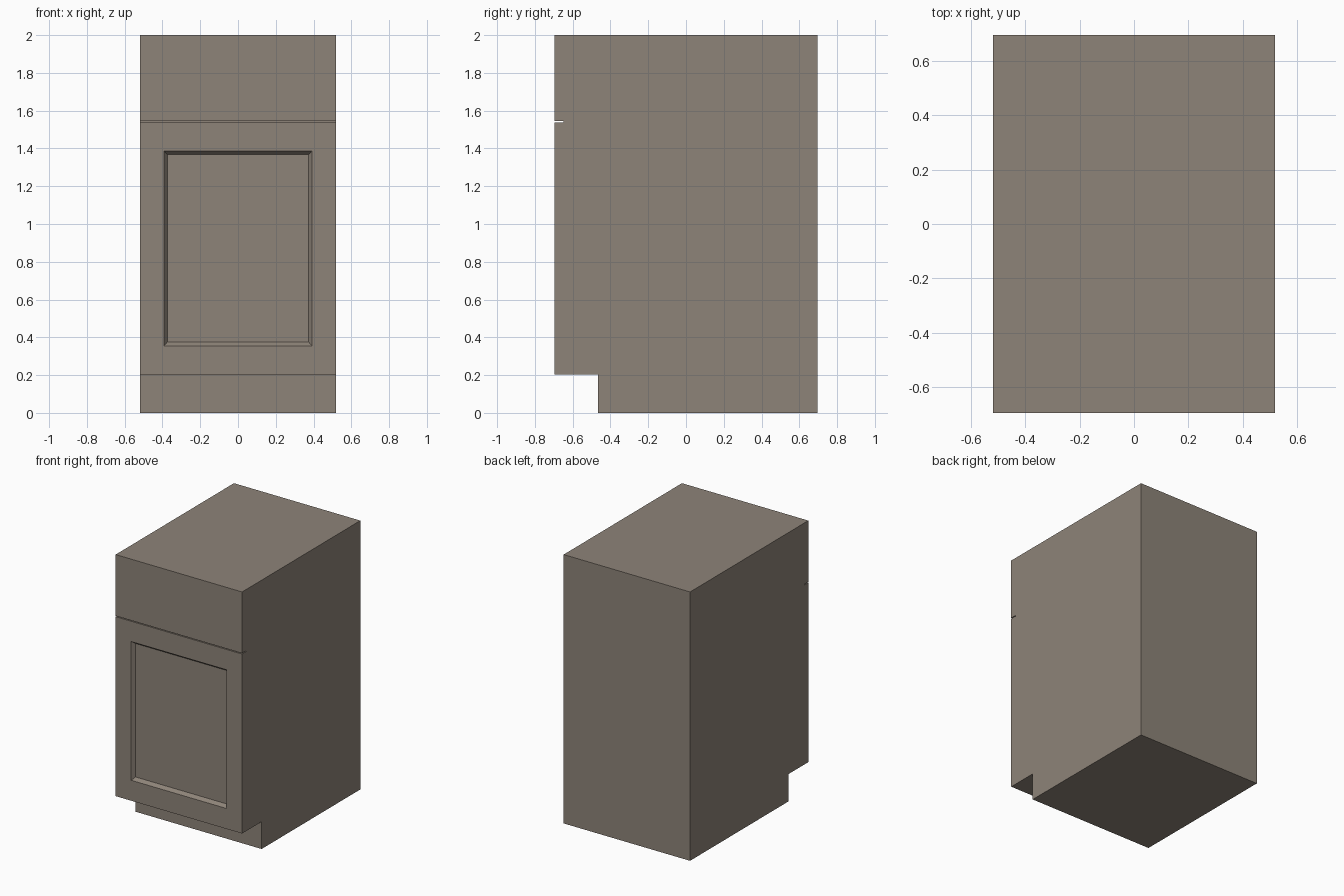
import bpy, bmesh

if "Cube" in bpy.data.objects:
    bpy.data.objects.remove(bpy.data.objects["Cube"])

W, FRONT, BACK = 0.52, -0.695, 0.695


def inset_to(bm, face, half_x, z0, z1, y):
    """Inset a front face, then fit its inner rectangle to the given limits."""
    bmesh.ops.inset_region(bm, faces=[face], thickness=0.01)
    zm = face.calc_center_median().z
    for v in face.verts:
        v.co = (half_x if v.co.x > 0 else -half_x, y, z1 if v.co.z > zm else z0)


# Side profile (y, z): toe kick at the bottom, thin reveal between door and drawer
profile = [(-0.465, 0), (BACK, 0), (BACK, 2), (FRONT, 2),
           (FRONT, 1.544), (-0.648, 1.544), (-0.648, 1.538), (FRONT, 1.538),
           (FRONT, 0.203), (-0.465, 0.203)]

bm = bmesh.new()
side = bm.faces.new([bm.verts.new((-W, y, z)) for y, z in profile])
new = bmesh.ops.extrude_face_region(bm, geom=[side], use_keep_orig=True)["geom"]
bmesh.ops.translate(bm, vec=(2 * W, 0, 0),
                    verts=[g for g in new if isinstance(g, bmesh.types.BMVert)])
bmesh.ops.recalc_face_normals(bm, faces=bm.faces)

# Door: flat frame around a sunken panel with sloping edges
door = next(f for f in bm.faces if all(abs(v.co.y - FRONT) < 1e-4 for v in f.verts)
            and f.calc_center_median().z < 1.5)
inset_to(bm, door, 0.392, 0.355, 1.387, FRONT)
inset_to(bm, door, 0.374, 0.375, 1.368, FRONT + 0.025)

mesh = bpy.data.meshes.new("base_cabinet")
bm.to_mesh(mesh)
bm.free()
cabinet = bpy.data.objects.new("base_cabinet", mesh)
bpy.context.collection.objects.link(cabinet)

# Warm grey-brown paint
paint = bpy.data.materials.new("cabinet_paint")
paint.diffuse_color = (0.27, 0.23, 0.19, 1)
paint.use_nodes = True
paint.node_tree.nodes["Principled BSDF"].inputs["Base Color"].default_value = paint.diffuse_color
mesh.materials.append(paint)
